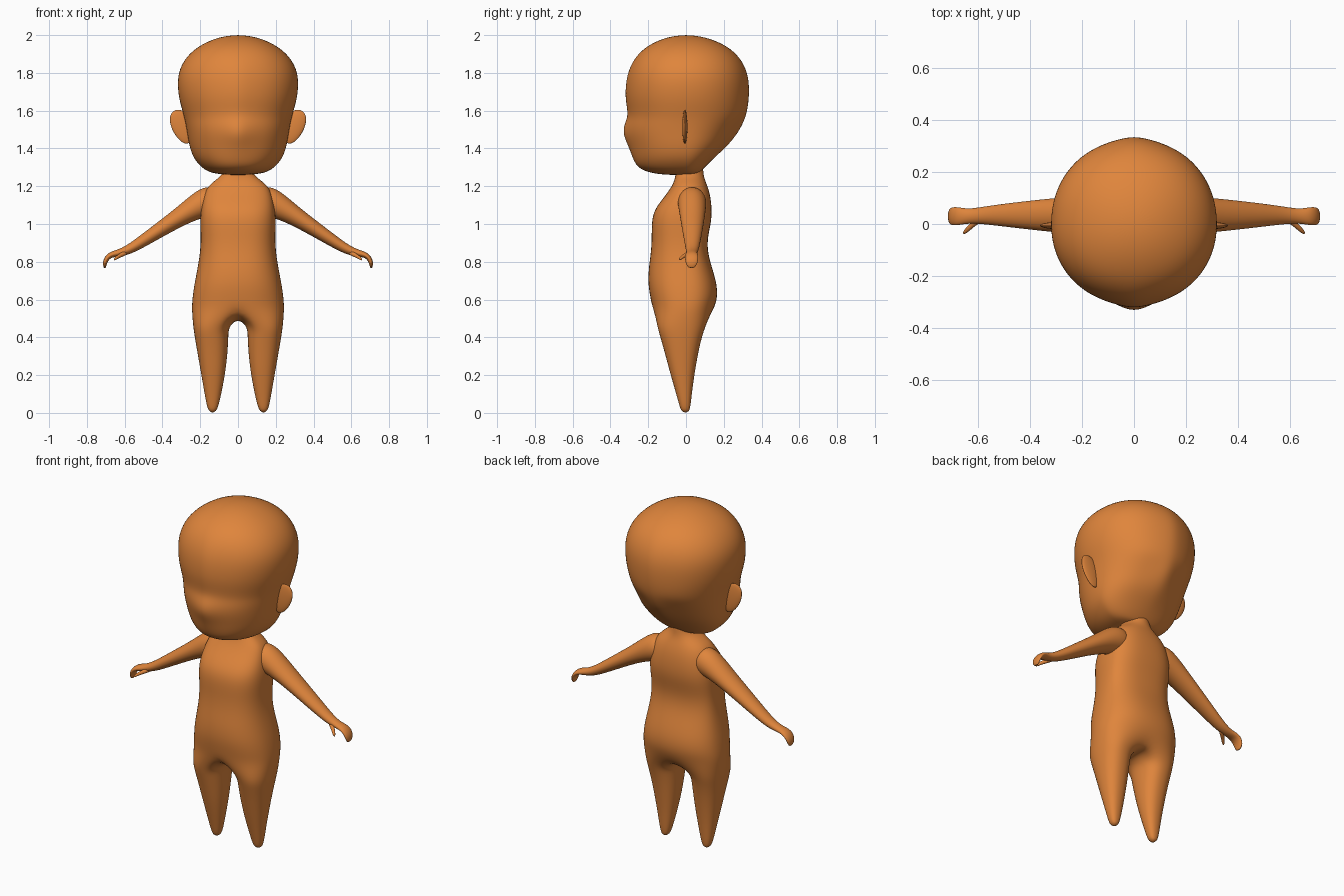
import bpy, bmesh, math
from mathutils import Vector

cube = bpy.data.objects.get("Cube")
if cube:
    bpy.data.objects.remove(cube)

clay = bpy.data.materials.new("orange clay")
clay.use_nodes = True
clay.diffuse_color = (0.74, 0.235, 0.045, 1)
clay.node_tree.nodes["Principled BSDF"].inputs["Base Color"].default_value = clay.diffuse_color


def finish(name, bm, levels=2):
    bmesh.ops.recalc_face_normals(bm, faces=bm.faces)
    for f in bm.faces:
        f.smooth = True
    mesh = bpy.data.meshes.new(name)
    bm.to_mesh(mesh)
    bm.free()
    mesh.materials.append(clay)
    obj = bpy.data.objects.new(name, mesh)
    bpy.context.collection.objects.link(obj)
    mod = obj.modifiers.new("smooth", 'SUBSURF')
    mod.levels = mod.render_levels = levels
    return obj


def power(v, e):
    return math.copysign(abs(v) ** (2 / e), v)


def level_ring(bm, z, w, front, back, n, e=2.0, ridge=0.0):
    """Horizontal ring starting at the front centre, running through +x."""
    ring = []
    for i in range(n):
        a = 2 * math.pi * i / n
        x, c = w * power(math.sin(a), e), power(-math.cos(a), e)
        y = c * (back if c > 0 else -front)
        y += math.copysign(ridge, y) * (math.exp(-(x / 0.06) ** 2) - 1) * min(1, abs(c))
        ring.append(bm.verts.new((x, y, z)))
    return ring


def bridge(bm, a, b):
    n = len(a)
    for i in range(n):
        j = (i + 1) % n
        bm.faces.new((a[i], a[j], b[j], b[i]))


def cap(bm, ring, point):
    tip = bm.verts.new(point)
    for i, v in enumerate(ring):
        bm.faces.new((v, ring[(i + 1) % len(ring)], tip))


# Head: height, half width, front, back, ridge along the centre line
bm = bmesh.new()
head = [(1.265, .12, -.16, .06, 0), (1.28, .165, -.22, .08, 0), (1.305, .20, -.262, .105, 0),
        (1.35, .238, -.285, .15, .005), (1.41, .258, -.308, .22, .015),
        (1.47, .268, -.34, .273, .03), (1.52, .277, -.336, .302, .025),
        (1.565, .286, -.313, .319, .012), (1.61, .299, -.315, .33, .01),
        (1.67, .315, -.326, .338, .012), (1.75, .323, -.323, .339, .012),
        (1.82, .312, -.306, .323, .01), (1.885, .275, -.27, .285, .005),
        (1.94, .214, -.212, .222, 0), (1.98, .13, -.13, .135, 0), (1.996, .06, -.06, .06, 0)]
rings = [level_ring(bm, z, w, f, b, 32, 2.1, r) for z, w, f, b, r in head]
for a, b in zip(rings, rings[1:]):
    bridge(bm, a, b)
cap(bm, rings[0], (0, -.05, 1.258))
cap(bm, rings[-1], (0, 0, 2.0))
finish("head", bm)

# Body: torso rings from neck to hips, then the lowest ring splits into two legs
bm = bmesh.new()
torso = [(1.33, .07, -.05, .09, 2), (1.27, .075, -.055, .092, 2), (1.235, .115, -.06, .10, 2.2),
         (1.20, .162, -.075, .115, 2.4), (1.15, .183, -.11, .13, 2.6), (1.08, .198, -.168, .138, 2.7),
         (1.01, .202, -.184, .135, 2.7), (.92, .198, -.182, .113, 2.6), (.84, .203, -.188, .117, 2.5),
         (.76, .217, -.20, .142, 2.4), (.68, .233, -.202, .165, 2.4), (.61, .243, -.19, .168, 2.4),
         (.55, .247, -.178, .15, 2.4)]
rings = [level_ring(bm, z, w, f, b, 24, e) for z, w, f, b, e in torso]
for a, b in zip(rings, rings[1:]):
    bridge(bm, a, b)
cap(bm, rings[0], (0, .02, 1.34))
hips = rings[-1]
crotch = [bm.verts.new((0, .12 - .045 * i, .5)) for i in range(5)]

# height, inner x, outer x, front, back
leg = [(.46, .048, .239, -.155, .105), (.40, .05, .23, -.137, .085), (.32, .054, .216, -.114, .066),
       (.23, .064, .2, -.09, .05), (.14, .08, .184, -.064, .036), (.06, .097, .17, -.041, .027),
       (.02, .109, .16, -.03, .021), (.008, .12, .15, -.02, .014)]
for side in (1, -1):
    half = [hips[(side * i) % 24] for i in range(13)]
    previous = half + crotch
    for z, inner, outer, front, back in leg:
        ring = []
        for i in range(18):
            a = math.radians(-120 + 20 * i)
            x = (inner + outer) / 2 + (outer - inner) / 2 * power(math.cos(a), 2.3)
            y = (front + back) / 2 + (back - front) / 2 * power(math.sin(a), 2.3)
            ring.append(bm.verts.new((side * x, y, z)))
        bridge(bm, previous, ring)
        previous = ring
    cap(bm, previous, (side * .135, -.003, 0))
finish("body", bm)


def tube(name, stations, n=14):
    """Loft along a path of (x, y, z, thickness, depth) lying mainly in the xz plane."""
    bm = bmesh.new()
    pts = [Vector(s[:3]) for s in stations]
    rings = []
    for k, s in enumerate(stations):
        d = pts[min(k + 1, len(pts) - 1)] - pts[max(k - 1, 0)]
        normal = Vector((-d.z, 0, d.x)).normalized()
        depth = d.cross(normal).normalized()
        rings.append([bm.verts.new(pts[k] + normal * s[3] * math.cos(2 * math.pi * i / n)
                                   + depth * s[4] * math.sin(2 * math.pi * i / n)) for i in range(n)])
    for a, b in zip(rings, rings[1:]):
        bridge(bm, a, b)
    cap(bm, rings[0], pts[0])
    cap(bm, rings[-1], pts[-1])
    return finish(name, bm)


def mirrored(obj, name):
    """Copy a left part over to the right."""
    bm = bmesh.new()
    bm.from_mesh(obj.data)
    for v in bm.verts:
        v.co.x *= -1
    finish(name, bm)


# Arm with curled hand, and a separate small thumb
arm = tube("left_arm", [(.11, .03, 1.13, .07, .07), (.16, .032, 1.12, .083, .078),
                        (.215, .033, 1.095, .07, .076), (.30, .034, 1.043, .052, .068),
                        (.40, .034, .978, .042, .057), (.50, .034, .912, .033, .045),
                        (.58, .033, .862, .026, .034), (.635, .03, .845, .019, .028),
                        (.675, .03, .838, .016, .036), (.698, .03, .815, .014, .036),
                        (.706, .029, .788, .011, .031), (.705, .028, .768, .006, .016)])
mirrored(arm, "right_arm")
thumb = tube("left_thumb", [(.59, .02, .85, .014, .014), (.615, .002, .838, .013, .012),
                            (.635, -.017, .827, .010, .010), (.648, -.030, .817, .008, .008),
                            (.655, -.036, .81, .004, .004)], 8)
mirrored(thumb, "right_thumb")

# Ear: thin rounded plate, wider at the top, leaning outward
bm = bmesh.new()
bmesh.ops.create_uvsphere(bm, u_segments=20, v_segments=12, radius=1)
for v in bm.verts:
    x, y, z = v.co
    v.co = Vector((.295 + .06 * x * (1 + .15 * z) + .022 * z, -.006 + .014 * y, 1.515 + .09 * z))
ear = finish("left_ear", bm, 1)
mirrored(ear, "right_ear")
